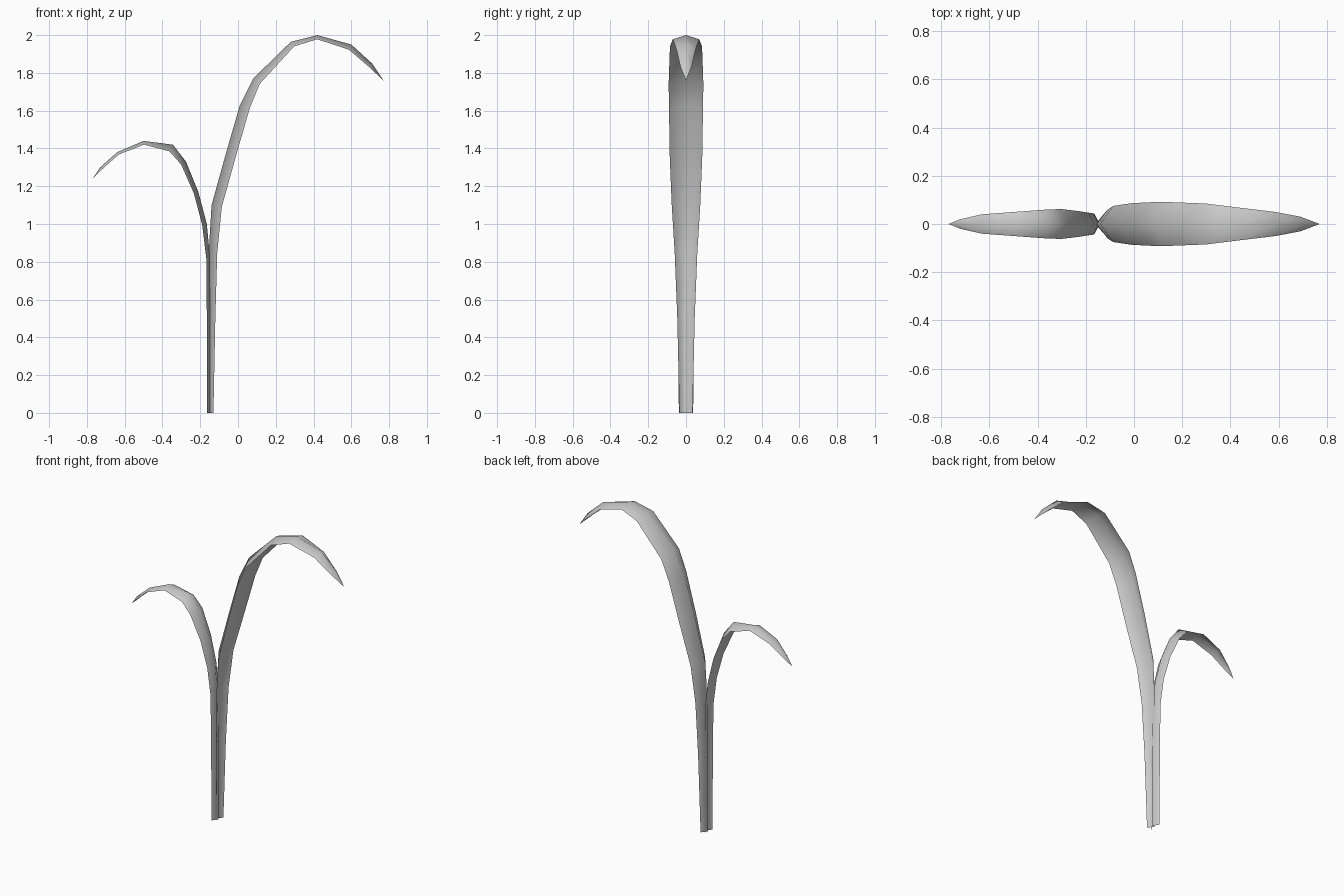
import bpy
import bmesh
from mathutils import Vector

# Remove the default cube
default_cube = bpy.data.objects.get("Cube")
if default_cube:
    bpy.data.objects.remove(default_cube, do_unlink=True)

# Single plain colour
leaf_grey = bpy.data.materials.new("leaf_grey")
leaf_grey.use_nodes = True
leaf_grey.diffuse_color = (0.6, 0.6, 0.6, 1)
shader = leaf_grey.node_tree.nodes["Principled BSDF"]
shader.inputs["Base Color"].default_value = (0.6, 0.6, 0.6, 1)
shader.inputs["Roughness"].default_value = 0.8


def folded_leaf(name, rows, tip, side):
    """Leaf blade folded along its midrib.

    Each row holds the midrib x and z, the half width and the fold depth.
    The side is +1 when the blade arches towards +x and -1 towards -x.
    """
    bm = bmesh.new()
    midrib = [Vector((x, 0, z)) for x, z, width, depth in rows]
    midrib.append(Vector((tip[0], 0, tip[1])))
    sections = []

    # Cross-sections: one midrib point with an edge point on either side
    for i, (x, z, width, depth) in enumerate(rows):
        along = (midrib[i + 1] - midrib[max(i - 1, 0)]).normalized()
        inward = Vector((along.z, 0, -along.x)) * side
        edge = midrib[i] + inward * depth
        front_edge = edge + Vector((0, -width, 0))
        back_edge = edge + Vector((0, width, 0))
        points = (front_edge, midrib[i], back_edge)
        sections.append([bm.verts.new(p) for p in points])

    # Skin between neighbouring sections
    for lower, upper in zip(sections, sections[1:]):
        for k in range(2):
            bm.faces.new((lower[k], lower[k + 1], upper[k + 1], upper[k]))

    # Pointed tip
    tip_vert = bm.verts.new(midrib[-1])
    last = sections[-1]
    for k in range(2):
        bm.faces.new((last[k], last[k + 1], tip_vert))

    # Face the upper side of the blade outwards
    if side > 0:
        bmesh.ops.reverse_faces(bm, faces=bm.faces[:])
    for face in bm.faces:
        face.smooth = True

    mesh = bpy.data.meshes.new(name)
    bm.to_mesh(mesh)
    bm.free()
    mesh.materials.append(leaf_grey)
    leaf = bpy.data.objects.new(name, mesh)
    bpy.context.collection.objects.link(leaf)
    return leaf


# Tall leaf arching to the left side
folded_leaf("tall_leaf", [
    (-.16, 0, .035, .03),
    (-.16, .5, .046, .04),
    (-.155, .85, .06, .045),
    (-.14, 1.1, .075, .055),
    (-.065, 1.37, .086, .055),
    (.01, 1.63, .09, .055),
    (.08, 1.77, .092, .045),
    (.28, 1.965, .085, .03),
    (.42, 2, .07, .022),
    (.6, 1.95, .05, .03),
    (.71, 1.85, .03, .025),
], (.77, 1.76), 1)

# Short leaf arching to the right side, sharing the stem
folded_leaf("short_leaf", [
    (-.14, 0, .038, .025),
    (-.14, .5, .042, .025),
    (-.148, .82, .044, .02),
    (-.165, 1, .047, .025),
    (-.21, 1.17, .054, .025),
    (-.275, 1.33, .062, .03),
    (-.345, 1.42, .06, .04),
    (-.5, 1.44, .05, .02),
    (-.64, 1.38, .04, .015),
    (-.73, 1.3, .02, .015),
], (-.77, 1.24), -1)
